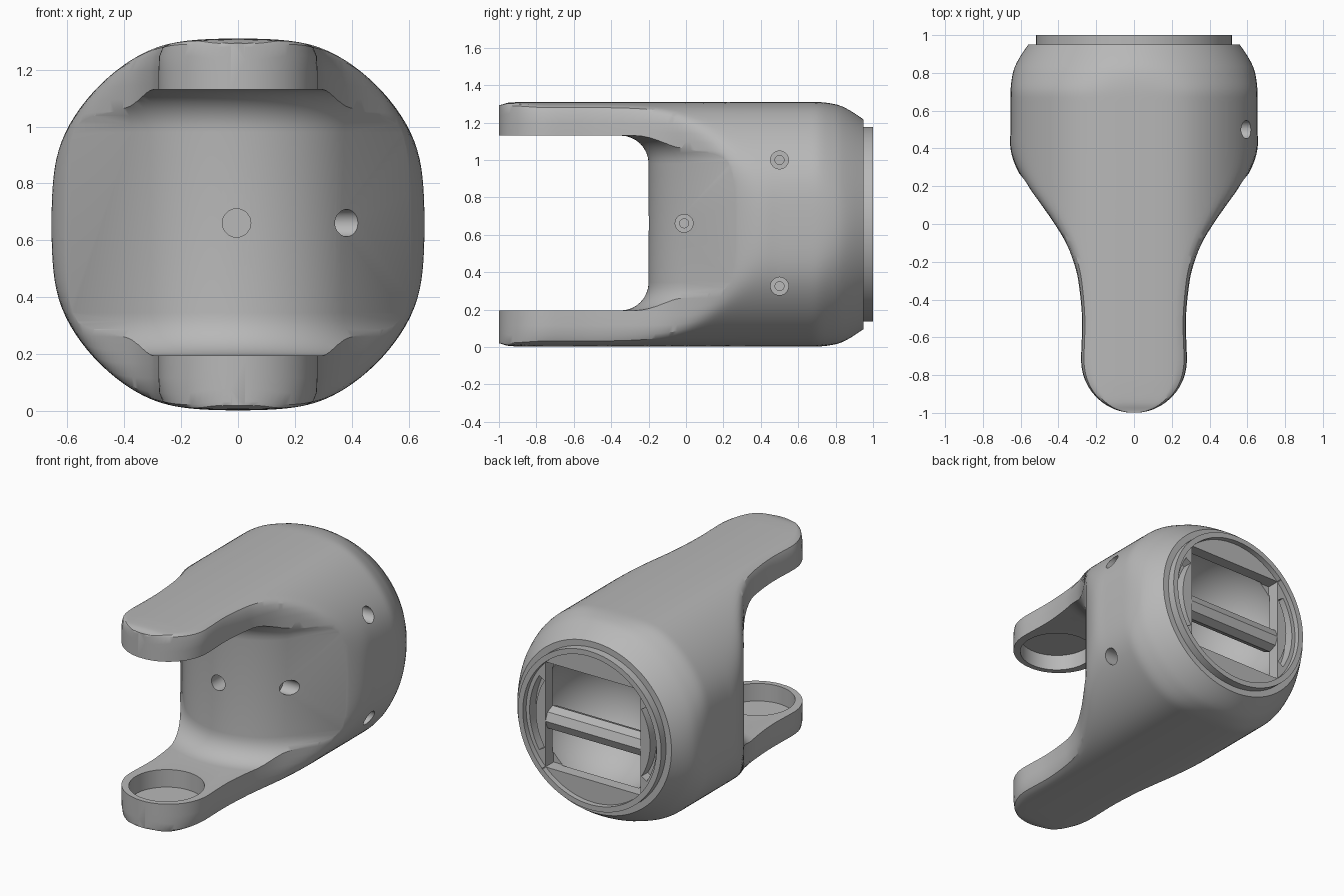
import bpy, bmesh, math
from mathutils import Matrix

cube = bpy.data.objects.get("Cube")
if cube:
    bpy.data.objects.remove(cube)

MID = 0.656  # height of the main axis

grey = bpy.data.materials.new("plain_grey")
grey.use_nodes = True
grey.diffuse_color = (0.48, 0.48, 0.48, 1)
grey.node_tree.nodes["Principled BSDF"].inputs["Base Color"].default_value = (0.48, 0.48, 0.48, 1)


def make(name, bm):
    bmesh.ops.recalc_face_normals(bm, faces=bm.faces)
    mesh = bpy.data.meshes.new(name)
    bm.to_mesh(mesh)
    bm.free()
    mesh.materials.append(grey)
    obj = bpy.data.objects.new(name, mesh)
    bpy.context.scene.collection.objects.link(obj)
    return obj


def skin(name, rings):
    """Join closed rings of points into a capped solid."""
    bm = bmesh.new()
    loops = [[bm.verts.new(p) for p in ring] for ring in rings]
    n = len(loops[0])
    for a, b in zip(loops, loops[1:]):
        for i in range(n):
            j = (i + 1) % n
            bm.faces.new((a[i], a[j], b[j], b[i]))
    bm.faces.new(loops[0])
    bm.faces.new(loops[-1])
    return make(name, bm)


def rod(name, axis, start, end, across, radius, sides=32):
    """Cylinder along x, y or z; across holds the other two coordinates."""
    bm = bmesh.new()
    bmesh.ops.create_cone(bm, cap_ends=True, segments=sides, radius1=radius,
                          radius2=radius, depth=abs(end - start))
    c = list(across)
    c.insert("xyz".index(axis), (start + end) / 2)
    turn = {"x": Matrix.Rotation(math.pi / 2, 4, "Y"),
            "y": Matrix.Rotation(math.pi / 2, 4, "X"), "z": Matrix()}[axis]
    bmesh.ops.transform(bm, matrix=Matrix.Translation(c) @ turn, verts=bm.verts)
    return make(name, bm)


def block(name, size, centre):
    bm = bmesh.new()
    bmesh.ops.create_cube(bm, size=1, matrix=Matrix.Translation(centre) @ Matrix.Diagonal((*size, 1)))
    return make(name, bm)


def combine(target, tool, operation):
    mod = target.modifiers.new(tool.name, "BOOLEAN")
    mod.operation, mod.solver, mod.object = operation, "EXACT", tool
    bpy.context.view_layer.update()
    result = bpy.data.meshes.new_from_object(target.evaluated_get(bpy.context.evaluated_depsgraph_get()))
    target.modifiers.clear()
    target.data = result
    bpy.data.objects.remove(tool)


def smooth_lookup(knots, y):
    """Hermite interpolation through (y, value) knots."""
    if y <= knots[0][0]:
        return knots[0][1]
    if y >= knots[-1][0]:
        return knots[-1][1]
    last = len(knots) - 1

    def slope(i):
        a, b = knots[max(i - 1, 0)], knots[min(i + 1, last)]
        return 0 if i == 0 else (b[1] - a[1]) / (b[0] - a[0])
    i = next(k for k in range(last) if y <= knots[k + 1][0])
    (y0, v0), (y1, v1) = knots[i], knots[i + 1]
    d = y1 - y0
    t = (y - y0) / d
    return (v0 * (1 + 2 * t) * (1 - t) ** 2 + v1 * t * t * (3 - 2 * t)
            + d * t * (1 - t) * (slope(i) * (1 - t) - slope(i + 1) * t))


# Outer housing: rounded sections lofted from the arm tips to the back
WIDTH = [(-0.72, 0.28), (-0.5, 0.275), (-0.3, 0.295), (-0.2, 0.32), (-0.1, 0.36), (0, 0.42),
         (0.1, 0.49), (0.2, 0.565), (0.3, 0.625), (0.4, 0.66), (0.5, 0.66)]
ROUND = [(0.68, 0.69), (0.8, 0.655), (0.87, 0.615), (0.95, 0.56)]
HEIGHT = [(-1, 0.64), (-0.95, 0.655), (-0.85, 0.66)]
POWER = 28


def section(y, w):
    ring = []
    limit, h = smooth_lookup(ROUND, y), smooth_lookup(HEIGHT, y)
    for k in range(128):
        u = 2 * math.pi * k / 128
        x, z = w * math.cos(u), h * math.sin(u)
        s = (abs(math.cos(u)) ** POWER + abs(math.sin(u)) ** POWER
             + (math.hypot(x, z) / limit) ** POWER) ** (-1 / POWER)
        ring.append((x * s, y, MID + z * s))
    return ring


rings = []
for k in range(1, 17):
    a = math.pi / 2 * k / 17
    rings.append(section(-0.72 - 0.28 * math.cos(a), 0.28 * math.sin(a)))
for k in range(73):
    y = -0.72 + 1.67 * k / 72
    rings.append(section(y, smooth_lookup(WIDTH, y)))
housing = skin("fork_housing", rings)

# Collar at the back
combine(housing, rod("collar", "y", 0.9, 1.0, (0, MID), 0.52, 96), "UNION")

# Open mouth between the arms: filleted round face that runs out tangentially
low, high, face, fillet = 0.195, 1.13, 0.48, 0.15
profile = [(2, low)]
for k in range(9):
    a = math.pi / 2 * k / 8
    profile.append((face + fillet * (1 - math.sin(a)), low + fillet * (1 - math.cos(a))))
profile += [(r, low + high - z) for r, z in reversed(profile)]


def mouth_ring(a, run):
    return [(r * math.sin(a) + run * math.cos(a),
             face - 0.2 - r * math.cos(a) + abs(run) * abs(math.sin(a)), z) for r, z in profile]


side_angle = math.radians(51)
mouth = [mouth_ring(-side_angle, -0.5)]
for k in range(41):
    mouth.append(mouth_ring(side_angle * (k / 20 - 1), 0))
mouth.append(mouth_ring(side_angle, 0.5))
combine(housing, skin("mouth_cutter", mouth), "DIFFERENCE")

# Round pocket on the inner face of each arm
for z0, z1 in ((0.08, 0.3), (1.02, 1.232)):
    combine(housing, rod("arm_pocket", "z", z0, z1, (0, -0.74), 0.225, 64), "DIFFERENCE")

# Back recess, square window and the round bowl behind it
combine(housing, rod("back_recess", "y", 0.965, 1.1, (0, MID), 0.485, 96), "DIFFERENCE")
combine(housing, block("square_window", (0.69, 0.2, 0.69), (0, 0.98, MID)), "DIFFERENCE")
bowl = []
for k in range(24):
    a = math.pi / 2 * k / 24
    bowl.append([(0.445 * math.cos(a) * math.cos(t), 0.89 - 0.445 * math.sin(a),
                  MID + 0.445 * math.cos(a) * math.sin(t))
                 for t in (2 * math.pi * i / 64 for i in range(64))])
combine(housing, skin("bowl_cutter", bowl), "DIFFERENCE")

# Curved slots beside the window
for side in (0, math.pi):
    slot = []
    for k in range(17):
        a = side + math.radians(-32 + 64 * k / 16)
        slot.append([(r * math.cos(a), y, MID + r * math.sin(a))
                     for r, y in ((0.415, 0.9), (0.46, 0.9), (0.46, 1.05), (0.415, 1.05))])
    combine(housing, skin("curved_slot", slot), "DIFFERENCE")

# Screw holes on the left side: wide seat and narrow bore
for y, z, seat in ((0.5, 1.0, 0.52), (0.5, 0.325, 0.52), (-0.01, MID + 0.005, 0.3)):
    combine(housing, rod("screw_seat", "x", seat, 0.9, (y, z), 0.048), "DIFFERENCE")
    combine(housing, rod("screw_bore", "x", seat - 0.05, 0.9, (y, z), 0.024), "DIFFERENCE")
combine(housing, rod("front_hole", "y", -0.4, 0.25, (-0.005, MID + 0.005), 0.05), "DIFFERENCE")

# Cross bar inside the window
bar = rod("cross_bar", "x", -0.35, 0.35, (0.89, MID - 0.045), 0.075, 8)

bpy.ops.object.select_all(action="DESELECT")
for obj in (housing, bar):
    obj.select_set(True)
bpy.context.view_layer.objects.active = housing
bpy.ops.object.shade_smooth_by_angle(angle=math.radians(30))
